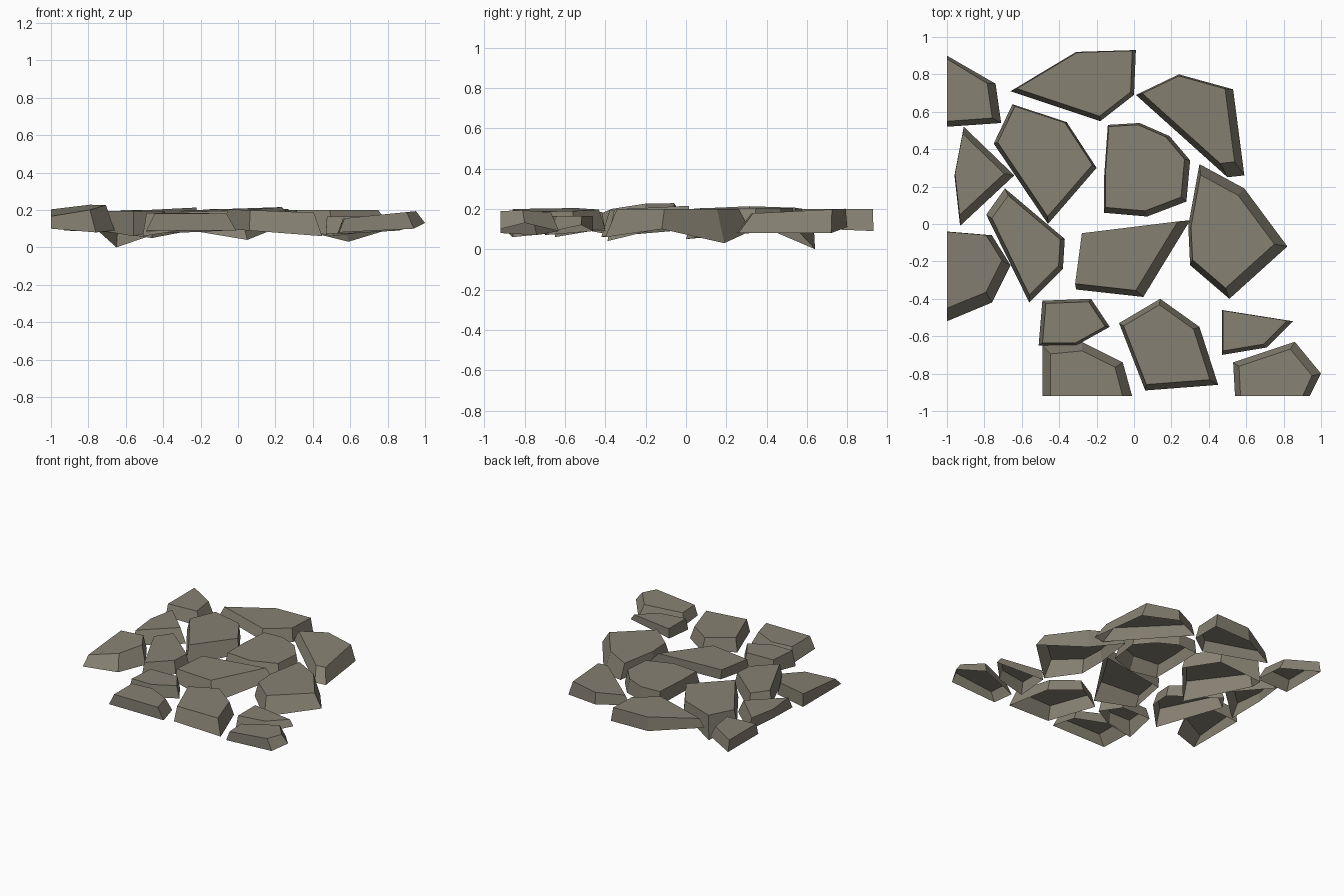
import bpy, bmesh
from mathutils import Vector


def stone(name, rim, scale=0.88, shift=(0, 0), top=0.195, tilt=(0, 0)):
    """Flared flagstone shell, open below; rim points are (x, y, lower height)."""
    n = len(rim)
    cx = sum(p[0] for p in rim) / n
    cy = sum(p[1] for p in rim) / n
    bm = bmesh.new()
    low = [bm.verts.new(p) for p in rim]
    high = []
    for x, y, z in rim:
        dx, dy = (x - cx) * scale, (y - cy) * scale
        # stones trimmed by the patch border keep a vertical cut there
        tx = x if x == -1 else cx + dx + shift[0]
        ty = y if y == -0.92 else cy + dy + shift[1]
        high.append(bm.verts.new((tx, ty, top + dx * tilt[0] + dy * tilt[1])))
    bm.faces.new(high)
    for i in range(n):
        j = (i + 1) % n
        bm.faces.new((low[i], low[j], high[j], high[i]))
    bmesh.ops.recalc_face_normals(bm, faces=bm.faces)
    bm.normal_update()
    if max(bm.faces, key=lambda f: abs(f.normal.z)).normal.z < 0:
        bmesh.ops.reverse_faces(bm, faces=bm.faces)
    me = bpy.data.meshes.new(name)
    bm.to_mesh(me)
    bm.free()
    ob = bpy.data.objects.new(name, me)
    bpy.context.collection.objects.link(ob)
    me.materials.append(mat)


mat = bpy.data.materials.new("stone_grey_brown")
mat.diffuse_color = (0.24, 0.22, 0.17, 1)

# back row
stone("stone_back_left", [(-1, .90, .10), (-.74, .75, .10), (-.71, .54, .09), (-1, .52, .10)],
      .88, (-.03, .01), .19)
stone("stone_back_middle", [(-.66, .71, .13), (-.31, .92, .09), (.01, .93, .09),
      (0, .69, .10), (-.18, .55, .12)], .92, (0, .01), .20)
stone("stone_back_right", [(.01, .69, .12), (.24, .80, .11), (.53, .72, .08),
      (.59, .26, .08), (.50, .25, .08)], .85, (-.02, .03), .19, (0, .05))

# second row
stone("stone_left_slab", [(-.75, .43, .09), (-.65, .64, .0), (-.36, .545, .10),
      (-.20, .30, .10), (-.46, .0, .05)], .92, (0, .01), .20, (.05, 0))
stone("stone_centre_block", [(-.14, .53, .10), (.03, .54, .10), (.19, .47, .09), (.30, .34, .09),
      (.28, .12, .08), (.07, .04, .09), (-.16, .06, .11), (-.16, .25, .11)], .92, (-.01, .01), .205)
stone("stone_left_chip", [(-.91, .52, .10), (-.64, .26, .08), (-.93, -.01, .09),
      (-.96, .26, .12)], .82, (-.015, .01), .19)

# middle row
stone("stone_left_edge", [(-1, -.04, .10), (-.76, -.06, .13), (-.66, -.22, .09),
      (-.76, -.42, .08), (-1, -.52, .10)], .85, (-.02, .03), .205, (.13, .09))
stone("stone_left_wedge", [(-.79, .05, .10), (-.69, .19, .08), (-.37, -.08, .10),
      (-.38, -.24, .10), (-.56, -.42, .06)], .87, (0, 0), .195)
stone("stone_centre_slab", [(-.27, -.05, .12), (.30, .02, .14), (.05, -.39, .04),
      (-.31, -.35, .10)], .9, (-.03, .015), .20, (.03, .03))
stone("stone_right_slab", [(.35, .32, .09), (.59, .19, .03), (.82, -.12, .10), (.51, -.40, .06),
      (.30, -.22, .10), (.29, -.01, .11)], .84, (-.015, 0), .20)

# front rows
stone("stone_front_chip", [(-.49, -.41, .10), (-.23, -.40, .09), (-.13, -.55, .09),
      (-.31, -.65, .09), (-.51, -.65, .06)], .88, (0, 0), .185)
stone("stone_front_left", [(-.49, -.65, .08), (-.28, -.63, .08), (-.06, -.74, .09),
      (-.01, -.92, .09), (-.49, -.92, .09)], .80, (0, -.02), .18)
stone("stone_front_middle", [(-.08, -.53, .10), (.14, -.40, .10), (.35, -.55, .09),
      (.45, -.86, .06), (.06, -.89, .09)], .87, (-.01, 0), .195, (-.04, 0))
stone("stone_front_right_chip", [(.47, -.46, .09), (.85, -.52, .12), (.71, -.66, .09),
      (.47, -.70, .07)], .90, (-.01, .01), .165)
stone("stone_front_right", [(.53, -.74, .07), (.86, -.63, .09), (1, -.80, .13),
      (.94, -.92, .10), (.54, -.92, .08)], .83, (-.01, -.01), .175, (.10, 0))
